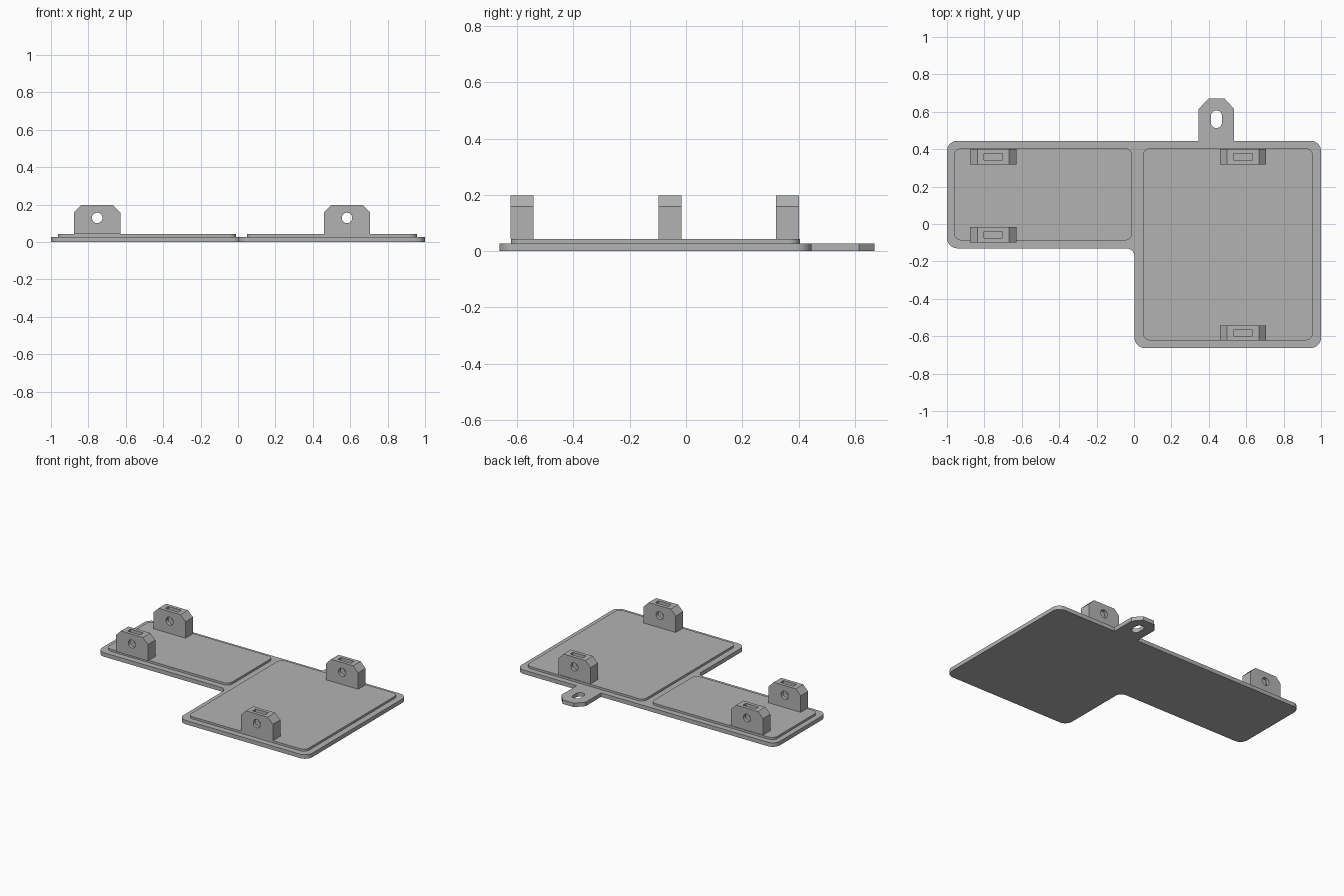
import bpy
import bmesh
import math
from mathutils import Vector, Matrix

cube = bpy.data.objects.get("Cube")
if cube:
    bpy.data.objects.remove(cube, do_unlink=True)

BASE_TOP, PANEL_TOP, LUG_TOP = 0.028, 0.043, 0.197

grey = bpy.data.materials.new("plain grey")
grey.use_nodes = True
grey.diffuse_color = (0.45, 0.45, 0.45, 1)
grey.node_tree.nodes["Principled BSDF"].inputs["Base Color"].default_value = grey.diffuse_color


def rounded(corners, steps=8):
    """Fillet a polygon given as (x, y, radius) corners."""
    pts = []
    for i, (x, y, r) in enumerate(corners):
        p = Vector((x, y))
        if r == 0:
            pts.append(p)
            continue
        a = (Vector(corners[i - 1][:2]) - p).normalized()
        b = (Vector(corners[(i + 1) % len(corners)][:2]) - p).normalized()
        half = a.angle(b) / 2
        centre = p + (a + b).normalized() * r / math.sin(half)
        start = p + a * r / math.tan(half) - centre
        end = p + b * r / math.tan(half) - centre
        for k in range(steps + 1):
            t = k / steps
            pts.append(centre + (start * (1 - t) + end * t).normalized() * r)
    return pts


def box_outline(x0, x1, y0, y1, r=0):
    return rounded([(x0, y0, r), (x1, y0, r), (x1, y1, r), (x0, y1, r)])


def prism(name, outline, z0, z1, matrix=Matrix()):
    """Extrude a flat outline from z0 to z1."""
    bm = bmesh.new()
    face = bm.faces.new([bm.verts.new((p[0], p[1], z0)) for p in outline])
    top = bmesh.ops.extrude_face_region(bm, geom=[face])["geom"]
    bmesh.ops.translate(bm, vec=(0, 0, z1 - z0),
                        verts=[v for v in top if isinstance(v, bmesh.types.BMVert)])
    bm.transform(matrix)
    bmesh.ops.recalc_face_normals(bm, faces=bm.faces)
    mesh = bpy.data.meshes.new(name)
    bm.to_mesh(mesh)
    bm.free()
    mesh.materials.append(grey)
    obj = bpy.data.objects.new(name, mesh)
    bpy.context.collection.objects.link(obj)
    return obj


def cut(obj, cutter):
    """Subtract the cutter and remove it."""
    mod = obj.modifiers.new("cut", 'BOOLEAN')
    mod.operation, mod.solver, mod.object = 'DIFFERENCE', 'EXACT', cutter
    bpy.context.view_layer.objects.active = obj
    bpy.ops.object.modifier_apply(modifier=mod.name)
    bpy.data.objects.remove(cutter, do_unlink=True)


def smooth(obj):
    bpy.ops.object.select_all(action='DESELECT')
    obj.select_set(True)
    bpy.context.view_layer.objects.active = obj
    bpy.ops.object.shade_smooth_by_angle(angle=math.radians(30))


# L-shaped base plate with a chamfered hanging tab on the rear edge
R = 0.055
base = prism("base_plate", rounded([
    (-1, -0.13, R), (0.003, -0.13, 0.045), (0.003, -0.663, R), (1, -0.663, R),
    (1, 0.445, R), (0.535, 0.445, 0), (0.535, 0.615, 0), (0.485, 0.67, 0),
    (0.398, 0.67, 0), (0.346, 0.615, 0), (0.346, 0.445, 0), (-1, 0.445, R)]),
    0, BASE_TOP)
cut(base, prism("tab_slot", box_outline(0.411, 0.47, 0.513, 0.607, 0.029), -0.1, 0.1))
smooth(base)

# Raised panels
for name, extent in (("left_panel", (0.047, 0.957, -0.622, 0.405)),
                     ("right_panel", (-0.962, -0.01, -0.088, 0.405))):
    smooth(prism(name, box_outline(*extent, 0.04), BASE_TOP, PANEL_TOP))

# Screw lugs: chamfered blocks with a cross hole and a nut pocket from the top
W, D, C, HOLE_Z = 0.124, 0.041, 0.039, 0.129
profile = [(-W, PANEL_TOP), (W, PANEL_TOP), (W, LUG_TOP - C), (W - C, LUG_TOP),
           (C - W, LUG_TOP), (-W, LUG_TOP - C)]
for name, x, y in (("right_rear_lug", -0.753, 0.36), ("right_front_lug", -0.753, -0.057),
                   ("left_rear_lug", 0.583, 0.36), ("left_front_lug", 0.583, -0.583)):
    upright = Matrix.Translation((x, y, 0)) @ Matrix.Rotation(math.pi / 2, 4, 'X')
    lug = prism(name, profile, -D, D, upright)
    circle = [(0.028 * math.cos(math.tau * i / 32), HOLE_Z + 0.028 * math.sin(math.tau * i / 32))
              for i in range(32)]
    cut(lug, prism("screw_hole", circle, -0.1, 0.1, upright))
    cut(lug, prism("nut_pocket", box_outline(x - 0.05, x + 0.05, y - 0.017, y + 0.017), 0.08, 0.3))
    smooth(lug)
